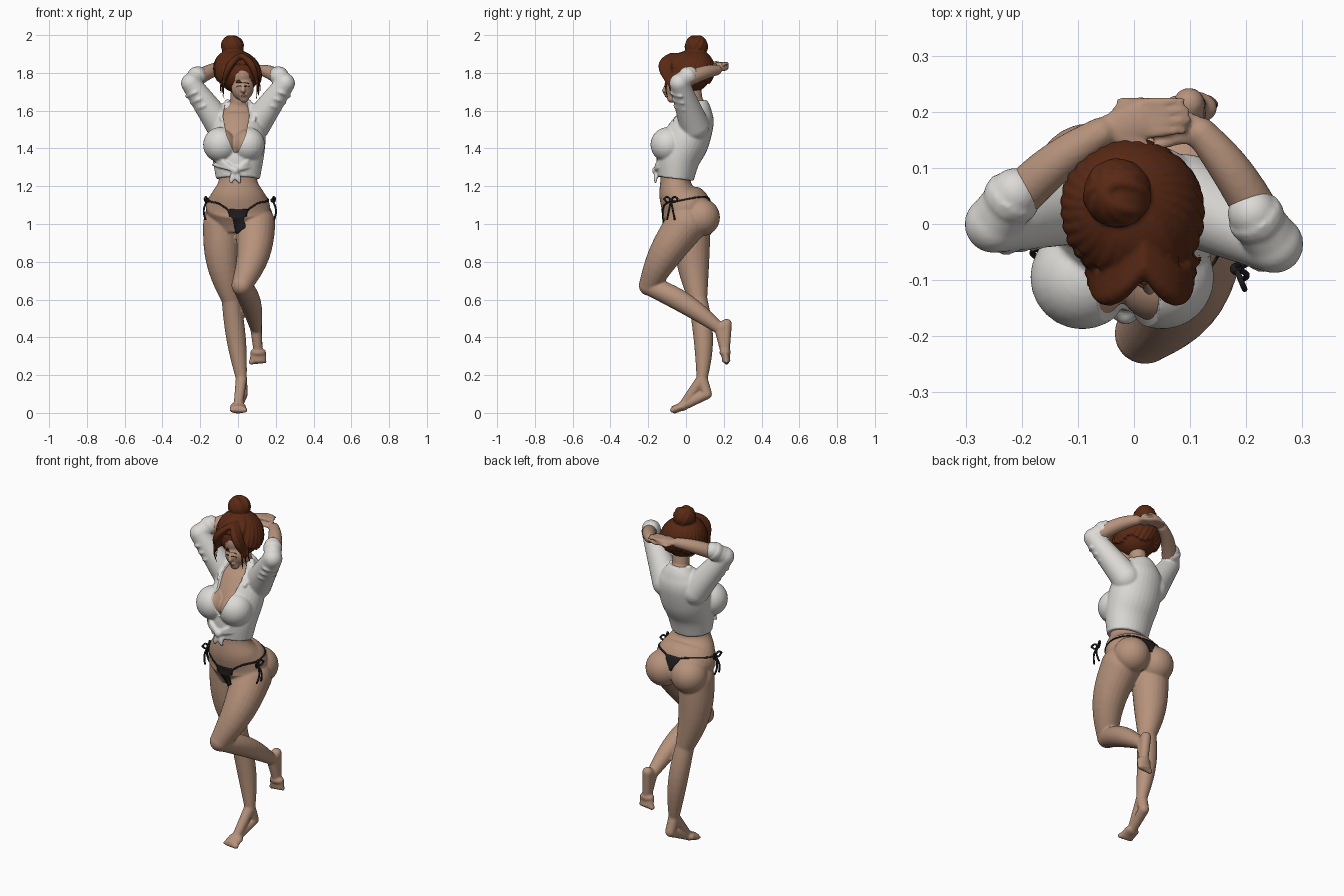
import bpy, bmesh, math
from mathutils import Vector, Matrix

cube = bpy.data.objects.get("Cube")
if cube:
    bpy.data.objects.remove(cube)

AXIS_X, AXIS_Y, AXIS_Z = Matrix.Identity(3)
STILL = Vector()


def material(name, *rgb):
    mat = bpy.data.materials.new(name)
    mat.use_nodes = True
    mat.diffuse_color = (*rgb, 1)
    shader = next(n for n in mat.node_tree.nodes if n.type == 'BSDF_PRINCIPLED')
    shader.inputs["Base Color"].default_value = (*rgb, 1)
    shader.inputs["Roughness"].default_value = .7
    return mat


SKIN = material("warm skin", .47, .29, .2)
WHITE = material("white cotton", .72, .7, .67)
HAIR = material("auburn hair", .1, .022, .007)
BLACK = material("black cloth", .016, .013, .014)
LIP = material("lip", .38, .19, .14)


def spline(points, steps=6):
    """Smooth path through points of any dimension."""
    knots = [Vector(p) for p in points]
    knots = [knots[0] * 2 - knots[1]] + knots + [knots[-1] * 2 - knots[-2]]
    path = []
    for before, start, end, after in zip(knots, knots[1:], knots[2:], knots[3:]):
        leave, arrive = (end - before) / 2, (after - start) / 2
        for step in range(steps):
            t = step / steps
            ease = t * t * (3 - 2 * t)
            path.append(start.lerp(end, ease) + leave * t * (1 - t) ** 2 - arrive * t * t * (1 - t))
    return path + [knots[-2]]


def loft(bm, path, ref, sides=24):
    """Skin ellipses along a path of (centre, radius along ref, other radius)."""
    rings = []
    last = len(path) - 1
    for i, (centre, wide, deep) in enumerate(path):
        along = (path[min(i + 1, last)][0] - path[max(i - 1, 0)][0]).normalized()
        across = (ref - along * ref.dot(along)).normalized()
        other = along.cross(across)
        turns = [math.tau * k / sides for k in range(sides)]
        rings.append([bm.verts.new(centre + across * wide * math.cos(a) + other * deep * math.sin(a))
                      for a in turns])
    for ring, following in zip(rings, rings[1:]):
        for k in range(sides):
            bm.faces.new((ring[k], ring[k - 1], following[k - 1], following[k]))
    bm.faces.new(rings[0])
    bm.faces.new(rings[-1])


def ball(bm, centre, *radii):
    size = radii if len(radii) == 3 else radii * 3
    bmesh.ops.create_uvsphere(bm, u_segments=24, v_segments=16, radius=1,
                              matrix=Matrix.Translation(centre) @ Matrix.Diagonal((*size, 1)))


def limb(bm, start, end, thick, thin, bulge=0, bow=STILL, flat=1):
    """Tapered rod that may swell and bend in its middle, with round ends."""
    start, end, bow = Vector(start), Vector(end), Vector(bow)
    span = end - start
    ref = AXIS_Y if abs(span.x) > span.length * .7 else AXIS_X
    path = []
    for step in range(11):
        t = step / 10
        swell = math.sin(math.pi * t)
        radius = thick + (thin - thick) * t + bulge * swell
        path.append((start + span * t + bow * swell, radius, radius * flat))
    loft(bm, path, ref)
    if flat == 1:
        ball(bm, start, thick)
        ball(bm, end, thin)


def finish(name, bm, mat):
    bmesh.ops.recalc_face_normals(bm, faces=bm.faces)
    for face in bm.faces:
        face.smooth = True
    mesh = bpy.data.meshes.new(name)
    bm.to_mesh(mesh)
    bm.free()
    mesh.materials.append(mat)
    ob = bpy.data.objects.new(name, mesh)
    bpy.context.scene.collection.objects.link(ob)
    return ob


def fuse(ob, voxel, rounds):
    """Blend overlapping volumes into one soft surface."""
    remesh = ob.modifiers.new("fuse", 'REMESH')
    remesh.mode, remesh.voxel_size, remesh.use_smooth_shade = 'VOXEL', voxel, True
    soften = ob.modifiers.new("soften", 'SMOOTH')
    soften.factor, soften.iterations = .5, rounds
    return ob


def band(name, points, across, mat, cols=8):
    """Thin strip of (x, y, z, half width) laid on the body."""
    bm = bmesh.new()
    rows = [[bm.verts.new(Vector(p[:3]) + across * p[3] * (2 * k / cols - 1)) for k in range(cols + 1)]
            for p in spline(points)]
    for row, following in zip(rows, rows[1:]):
        for k in range(cols):
            bm.faces.new((row[k], row[k + 1], following[k + 1], following[k]))
    ob = finish(name, bm, mat)
    wrap = ob.modifiers.new("wrap", 'SHRINKWRAP')
    wrap.target, wrap.wrap_mode, wrap.offset = body, 'ABOVE_SURFACE', .004
    ob.modifiers.new("thickness", 'SOLIDIFY').thickness = .004


def trunk(bm, rings, bust, grow=0):
    """Torso from rings of (y, z, half width, half depth), plus the bust."""
    loft(bm, [(Vector((0, y, z)), wide + grow, deep + grow) for y, z, wide, deep in spline(rings)], AXIS_X, 32)
    for x in (-.092, .05):
        ball(bm, (x, -.095, 1.42), bust)


def foot(bm, ankle, heel, pad, toe, inner):
    limb(bm, ankle, heel, .03, .028)
    limb(bm, heel, pad, .028, .024)
    limb(bm, ankle, pad, .03, .024)
    limb(bm, pad, toe, .042, .044, flat=.5)
    ball(bm, pad, .042, .03, .024)
    for k in range(5):
        size = .015 - .0015 * k
        ball(bm, Vector(toe) + AXIS_X * inner * (.035 - .018 * k), size)


# Torso, hips and neck
pelvis = [(.02, .97, .12, .1), (0, 1.08, .17, .135), (-.045, 1.16, .14, .1)]
chest = [(-.055, 1.24, .1, .08), (-.04, 1.35, .12, .1), (0, 1.45, .13, .11),
         (.045, 1.55, .12, .09), (.055, 1.6, .09, .065), (.05, 1.65, .045, .045)]
bm = bmesh.new()
trunk(bm, pelvis + chest, .082)
limb(bm, (0, .05, 1.6), (.01, .03, 1.76), .046, .044)
for x in (-.078, .085):
    ball(bm, (x, .08, 1.035), .1)

# Head and face
ball(bm, (.012, 0, 1.79), .085, .105, .09)
ball(bm, (.024, -.05, 1.72), .06, .058, .068)
ball(bm, (.033, -.075, 1.667), .026)
limb(bm, (.024, -.1, 1.745), (.028, -.114, 1.706), .008, .013)
ball(bm, (.031, -.1, 1.679), .018, .01, .009)
eyes = {"right": .002, "left": .05}
for x in eyes.values():
    ball(bm, (x, -.092, 1.727), .014)

# Standing leg
knee, ankle = Vector((-.037, .063, .6)), Vector((.018, .085, .18))
limb(bm, (-.085, .03, 1), knee, .1, .05, bulge=.012, bow=(-.02, -.01, 0))
limb(bm, knee, ankle, .05, .029, bulge=.012, bow=(0, .018, 0))
foot(bm, ankle, (.024, .11, .1), (0, -.02, .034), (0, -.07, .015), 1)

# Bent leg
knee, ankle = Vector((.02, -.195, .675)), Vector((.095, .18, .445))
limb(bm, (.09, 0, 1), knee, .108, .055, bulge=.006, bow=(.025, -.015, 0))
limb(bm, knee, ankle, .052, .03, bulge=.014, bow=(.01, 0, .02))
foot(bm, ankle, (.098, .215, .47), (.107, .207, .32), (.106, .214, .27), -1)

# Forearms and hands folded behind the head
elbows = {}
for side in (1, -1):
    elbow = elbows[side] = Vector((side * .25, -.018 - side * .018, 1.745))
    wrist = Vector((.03 + side * .09, .162, 1.825 - side * .01))
    palm = wrist + Vector((-side * .08, .027, .01))
    limb(bm, elbow, wrist, .04, .028, bulge=.004, bow=(0, .015, .015))
    limb(bm, wrist, palm, .027, .038, flat=.4)
    reach = Vector((-side * .08, .005, 0))
    for k in range(4):
        base = palm + AXIS_Y * (.018 * k - .027)
        limb(bm, base, base + reach * (1 - .12 * abs(k - 1.4)), .01, .007, bow=AXIS_Z * .005)
    limb(bm, wrist, palm + AXIS_Y * -.05, .012, .008)
body = fuse(finish("body", bm, SKIN), .006, 4)

# Shirt trunk, sleeves, rolled cuffs, collar, folds and knot
bm = bmesh.new()
trunk(bm, chest, .093, grow=.016)
knot = Vector((-.015, -.158, 1.283))
ball(bm, knot, .022)
for side, elbow in elbows.items():
    cuff = elbow + Vector((-side * .038, .055, .045))
    limb(bm, (side * .09, .045, 1.52), elbow, .08, .052)
    limb(bm, elbow, cuff, .05, .045)
    limb(bm, cuff.lerp(elbow, .3), cuff, .051, .051, flat=.99)
    limb(bm, (side * .055, .05, 1.645), (side * .085, -.06, 1.55), .016, .009, bow=(side * .015, 0, 0))
    for k in range(3):
        lift = AXIS_Z * .03 * k
        limb(bm, knot, knot + lift + Vector((side * .12, .07, .03)), .01, .006, bow=(0, -.025, 0))
        crease = elbow.lerp(Vector((side * .12, .02, 1.55)), .15 + .18 * k)
        limb(bm, crease - AXIS_X * side * .045, crease + Vector((side * .04, 0, -.04)), .01, .009,
             bow=(0, -.05, 0))
    limb(bm, knot, knot + Vector((side * .026, -.004, -.068)), .01, .007, bulge=.008, flat=.6)
shirt = fuse(finish("tied_shirt", bm, WHITE), .006, 3)

# Open neckline
bm = bmesh.new()
widths = {1.38: .01, 1.47: .05, 1.57: .07, 1.68: .05}
outline = [(w - .01, z) for z, w in widths.items()] + [(-w - .01, z) for z, w in reversed(widths.items())]
face = bm.faces.new([bm.verts.new((x, -.4, z)) for x, z in outline])
pushed = bmesh.ops.extrude_face_region(bm, geom=[face])["geom"]
bmesh.ops.translate(bm, vec=AXIS_Y * .42, verts=[g for g in pushed if isinstance(g, bmesh.types.BMVert)])
cutter = finish("neckline_cutter", bm, WHITE)
cutter.hide_render = True
cutter.display_type = 'WIRE'
neckline = shirt.modifiers.new("neckline", 'BOOLEAN')
neckline.operation, neckline.solver, neckline.object = 'DIFFERENCE', 'EXACT', cutter

# Hair cap with locks swept up to the bun
bm = bmesh.new()
crown = Vector((.005, .015, 1.8))
ball(bm, crown, .112, .118, .108)
locks = 30
for i in range(locks):
    around = math.tau * i / locks - math.pi
    low = 1.2 if abs(around) < .75 else 1.95 + .12 * math.sin(5 * around)
    path = []
    for step in range(21):
        t = step / 20
        polar, turn = low + (.3 - low) * t, around + t / 2
        out = Vector((math.sin(polar) * math.sin(turn), -math.sin(polar) * math.cos(turn), math.cos(polar)))
        radius = .006 + .009 * math.sin(math.pi * (.25 + .6 * t))
        path.append((crown + out * .115 + Vector((-.03, .03, 0)) * t, radius, radius))
    loft(bm, path, Vector((.3, .2, .9)), 10)

# Parted fringe and loose wisps
for side in (1, -1):
    for k in range(4):
        back = AXIS_Y * .012 * k
        limb(bm, back + Vector((.018, -.075, 1.895)), back + Vector((.012 + side * .09, -.09, 1.74)),
             .012, .007, bulge=.009, bow=(side * .014, -.045, .02))
    for k in range(3):
        root = Vector((.012 + side * .085, -.1 + .02 * k, 1.79))
        limb(bm, root, root + Vector((side * .01 * k, .005, .015 * k - .125)), .008, .003, bow=(side * .006, -.01, 0))

# Bun with wound coils
bun = Vector((-.03, .055, 1.94))
ball(bm, bun, .06, .062, .052)
coils = 5
for i in range(coils):
    tilt = Matrix.Rotation(math.pi * i / coils, 3, 'Z') @ Matrix.Rotation(1, 3, 'X')
    turns = [math.tau * k / 36 for k in range(37)]
    loft(bm, [(bun + tilt @ Vector((math.cos(a), math.sin(a), .2)) * .05, .012, .012) for a in turns],
         tilt @ AXIS_Z, 10)
fuse(finish("hair", bm, HAIR), .005, 1)

# Lashes, eyebrows and lips
for side, x in eyes.items():
    for part, z, half in (("lashes", 1.733, .003), ("eyebrow", 1.756, .002)):
        band(f"{side}_{part}", [(x - .018, -.11, z - .005, half / 2), (x, -.12, z, half),
                                (x + .018, -.11, z - .005, half / 2)], AXIS_Z, HAIR, 2)
band("lips", [(.012, -.11, 1.679, .001), (.031, -.125, 1.679, .007), (.05, -.11, 1.679, .001)], AXIS_Z, LIP, 4)

# Bikini panels, strings and side bows
band("front_panel", [(0, -.16, 1.07, .068), (0, -.165, 1.02, .038), (0, -.09, .95, .014)], AXIS_X, BLACK)
band("back_panel", [(0, .14, 1.06, .01), (0, .12, 1.14, .05)], AXIS_X, BLACK)
string = .005
for name, side, y in (("left", 1, -.08), ("right", -1, -.04)):
    bow = Vector((.01 + side * .172, y, 1.125))
    band(name + "_front_string", [(side * .065, -.16, 1.07, string), (side * .13, -.14, 1.105, string),
                                  (*bow, string)], AXIS_Z, BLACK, 2)
    band(name + "_back_string", [(*bow, string), (side * .16, .03, 1.14, string),
                                 (side * .05, .12, 1.14, string)], AXIS_Z, BLACK, 2)
    bm = bmesh.new()
    ball(bm, bow, .011)
    for way in (-1, 1):
        loop_end = bow + Vector((side * .015, way * .036, .008))
        for rise in (.014, -.014):
            limb(bm, bow, loop_end, string, string, bow=AXIS_Z * rise)
        limb(bm, bow, bow + Vector((side * .01, way * .02, -.1)), string, string, bow=AXIS_X * side * .014)
    finish(name + "_bow", bm, BLACK)
